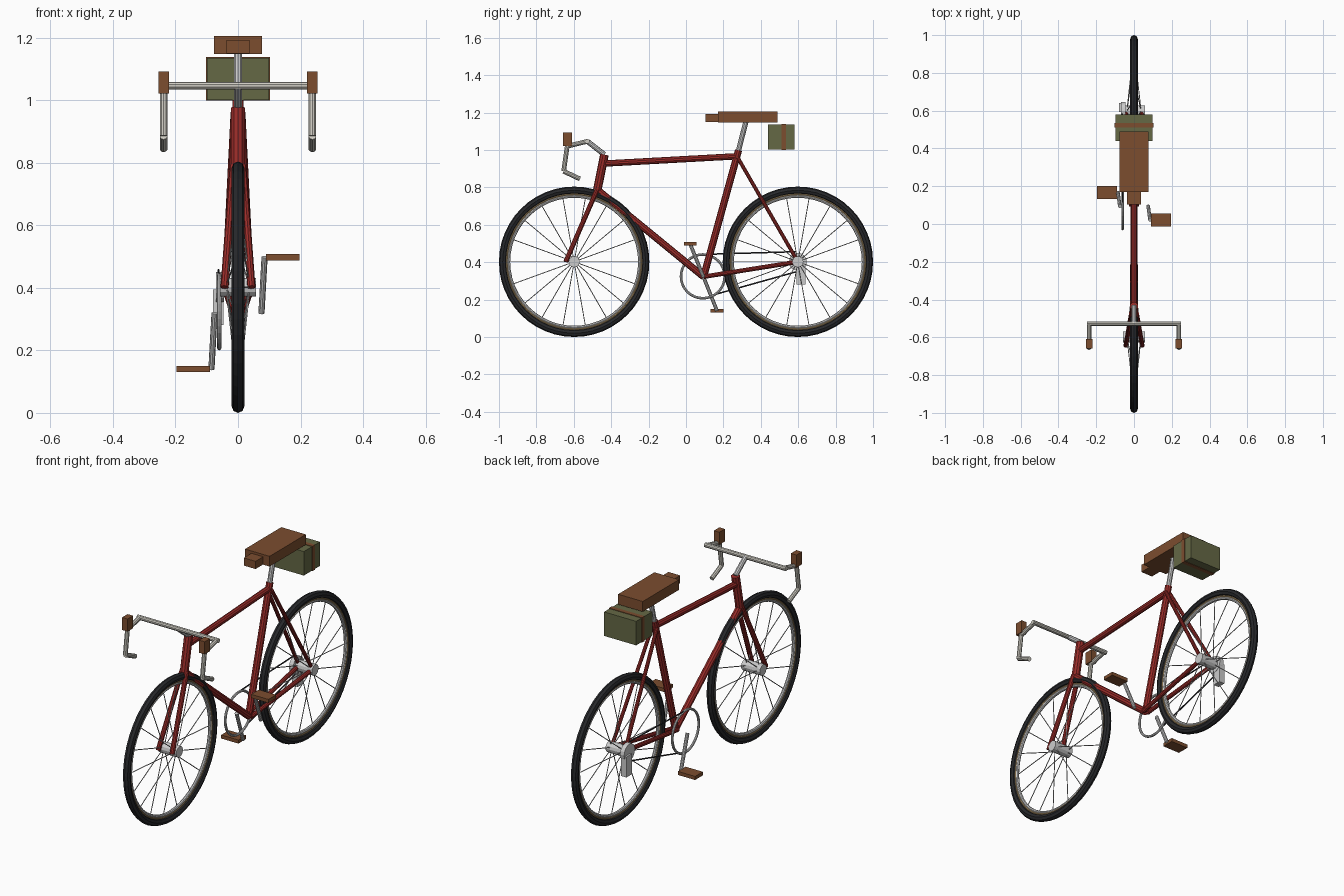
import bpy, bmesh
from math import sin, cos, pi
from mathutils import Vector, Matrix

if "Cube" in bpy.data.objects:
    bpy.data.objects.remove(bpy.data.objects["Cube"])


def material(name, *rgb):
    m = bpy.data.materials.new(name)
    m.diffuse_color = (*rgb, 1)
    m.use_nodes = True
    m.node_tree.nodes["Principled BSDF"].inputs["Base Color"].default_value = m.diffuse_color
    return m


RED = material("frame_red", 0.32, 0.025, 0.022)
BROWN = material("leather_brown", 0.2, 0.075, 0.028)
OLIVE = material("canvas_olive", 0.13, 0.14, 0.06)
BLACK = material("rubber_black", 0.02, 0.021, 0.024)
TAN = material("sidewall_tan", 0.38, 0.26, 0.12)
DARK = material("chain_dark", 0.03, 0.03, 0.035)
ALLOY = material("bar_alloy", 0.62, 0.6, 0.54)


def finish(name, bm, mat=None):
    bmesh.ops.recalc_face_normals(bm, faces=bm.faces)
    me = bpy.data.meshes.new(name)
    bm.to_mesh(me)
    bm.free()
    if mat:
        me.materials.append(mat)
    ob = bpy.data.objects.new(name, me)
    bpy.context.collection.objects.link(ob)
    return ob


def tubes(name, segments, r, mat=None, sides=10):
    """Straight round tubes, one per (start, end) pair."""
    bm = bmesh.new()
    for a, b in segments:
        a, b = Vector(a), Vector(b)
        d = b - a
        m = Matrix.Translation((a + b) / 2) @ d.to_track_quat('Z', 'Y').to_matrix().to_4x4()
        bmesh.ops.create_cone(bm, cap_ends=True, segments=sides, radius1=r, radius2=r,
                              depth=d.length, matrix=m)
    return finish(name, bm, mat)


def box(name, lo, hi, mat=None):
    lo, hi = Vector(lo), Vector(hi)
    bm = bmesh.new()
    bmesh.ops.create_cube(bm, size=1, matrix=Matrix.Translation((lo + hi) / 2)
                          @ Matrix.Diagonal((*(hi - lo), 1)))
    return finish(name, bm, mat)


def ring(name, centre, major, minor, mat=None, n=48, sides=8):
    """Torus around the x axis."""
    bm = bmesh.new()
    grid = []
    for i in range(n):
        a = 2 * pi * i / n
        row = []
        for j in range(sides):
            b = 2 * pi * j / sides
            r = major + minor * cos(b)
            row.append(bm.verts.new(Vector(centre) + Vector((minor * sin(b), r * cos(a), r * sin(a)))))
        grid.append(row)
    for i in range(n):
        p, q = grid[i], grid[(i + 1) % n]
        for j in range(sides):
            k = (j + 1) % sides
            bm.faces.new((p[j], p[k], q[k], q[j]))
    return finish(name, bm, mat)


def both(a, b):
    """A segment and its mirror across x = 0."""
    return [((s * a[0], *a[1:]), (s * b[0], *b[1:])) for s in (1, -1)]


# Wheels
AXLE = 0.402
for side, y in (("front", -0.598), ("rear", 0.598)):
    c = (0, y, AXLE)
    ring(side + "_tire", c, 0.382, 0.020, BLACK)
    ring(side + "_sidewall", c, 0.361, 0.009, TAN)
    ring(side + "_rim", c, 0.351, 0.009)
    tubes(side + "_hub", [((-0.058, y, AXLE), (0.058, y, AXLE))], 0.03, sides=12)
    spokes = []
    for i in range(18):
        a = 2 * pi * i / 18
        x = 0.035 if i % 2 else -0.035
        spokes.append(((x, y + 0.025 * cos(a), AXLE + 0.025 * sin(a)),
                       (0, y + 0.348 * cos(a), AXLE + 0.348 * sin(a))))
    tubes(side + "_spokes", spokes, 0.0025, sides=5)

# Frame
BB = (0, 0.094, 0.322)
HEAD_TOP, HEAD_LOW = (0, -0.436, 0.975), (0, -0.474, 0.787)
SEAT_TOP = (0, 0.281, 0.998)
tubes("head_tube", [(HEAD_LOW, HEAD_TOP)], 0.023, RED)
tubes("top_tube", [((0, -0.44, 0.927), (0, 0.272, 0.966))], 0.017, RED)
tubes("down_tube", [(HEAD_LOW, BB)], 0.019, RED)
tubes("seat_tube", [(BB, SEAT_TOP)], 0.019, RED)
tubes("seat_stays", both((0.014, 0.276, 0.96), (0.042, 0.598, AXLE)), 0.010, RED)
tubes("chain_stays", both((0.014, 0.094, 0.322), (0.042, 0.598, AXLE)), 0.012, RED)
tubes("fork", both((0.014, -0.474, 0.79), (0.043, -0.643, 0.402)), 0.013, RED)

# Saddle and bag
tubes("seat_post", [(SEAT_TOP, (0, 0.320, 1.150))], 0.014)
box("saddle", (-0.076, 0.17, 1.148), (0.076, 0.49, 1.205), BROWN)
box("saddle_nose", (-0.036, 0.103, 1.149), (0.036, 0.17, 1.192), BROWN)
box("saddle_bag", (-0.099, 0.439, 1.001), (0.099, 0.581, 1.135), OLIVE)
box("bag_strap", (-0.102, 0.51, 0.999), (0.102, 0.534, 1.138), BROWN)

# Handlebar
CLAMP = (0, -0.527, 1.046)
tubes("stem", [(HEAD_TOP, CLAMP)], 0.014)
drop = [(0.238, -0.527, 1.046), (0.238, -0.635, 1.02), (0.238, -0.654, 0.886), (0.238, -0.567, 0.845)]
bar = [((-0.25, -0.527, 1.046), (0.25, -0.527, 1.046))]
for a, b in zip(drop, drop[1:]):
    bar += both(a, b)
tubes("handlebar", bar, 0.0125, ALLOY)
for s, side in ((1, "right"), (-1, "left")):
    box(side + "_brake_hood", (s * 0.238 - 0.017, -0.658, 1.022), (s * 0.238 + 0.017, -0.61, 1.092), BROWN)

# Cranks and pedals
for s, side in ((1, "right"), (-1, "left")):
    py, pz = 0.094 - s * 0.072, 0.319 + s * 0.179
    tubes(side + "_crank", [((s * 0.075, 0.094, 0.319), (s * 0.085, py, pz))], 0.010)
    box(side + "_pedal", (s * 0.143 - 0.053, py - 0.034, pz - 0.01),
        (s * 0.143 + 0.053, py + 0.034, pz + 0.01), BROWN)

# Drivetrain
ring("chainring", (-0.06, 0.090, 0.324), 0.117, 0.007, n=32)
tubes("cassette", [((-0.07, 0.598, AXLE), (-0.045, 0.598, AXLE))], 0.048, sides=16)
tubes("chain", [((-0.062, 0.112, 0.442), (-0.062, 0.585, 0.456)),
                ((-0.062, 0.165, 0.230), (-0.062, 0.598, 0.351))], 0.004, DARK, 6)
box("derailleur", (-0.08, 0.592, 0.281), (-0.047, 0.64, 0.395))
